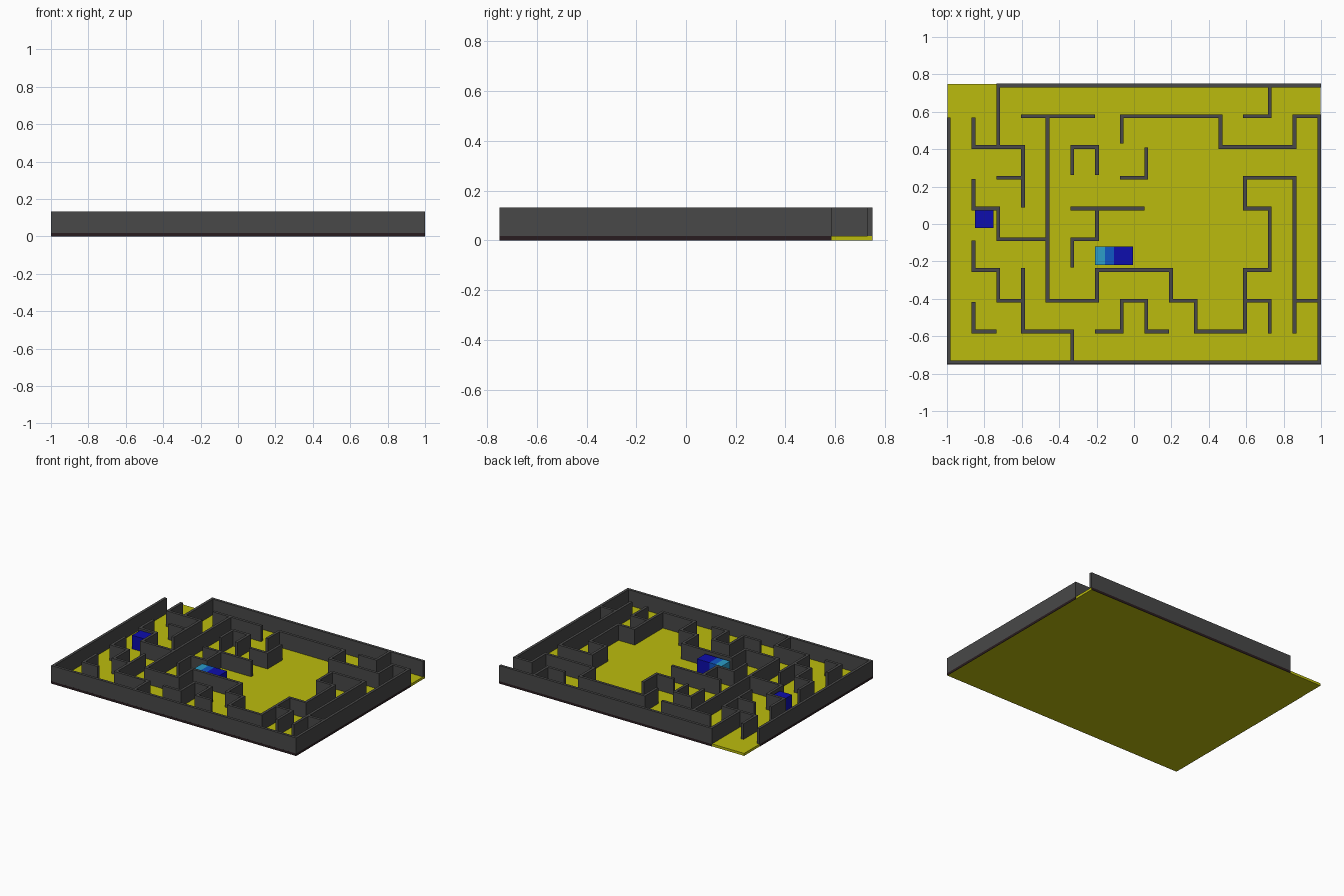
import bpy, bmesh
from mathutils import Matrix

cube = bpy.data.objects.get("Cube")
if cube:
    bpy.data.objects.remove(cube, do_unlink=True)


def material(name, rgb):
    m = bpy.data.materials.new(name)
    m.use_nodes = True
    col = (*rgb, 1.0)
    m.diffuse_color = col
    m.node_tree.nodes["Principled BSDF"].inputs["Base Color"].default_value = col
    return m


YELLOW = material("floor yellow", (0.50, 0.50, 0.004))
GREY = material("wall grey", (0.065, 0.065, 0.065))
DARK = material("dark trim", (0.022, 0.012, 0.014))
BLUE = material("deep blue", (0.004, 0.004, 0.42))
MID = material("mid blue", (0.005, 0.095, 0.56))
CYAN = material("light blue", (0.025, 0.34, 0.58))


def boxes(name, mat, extents):
    """One object made of boxes given as (x0, x1, y0, y1, z0, z1)."""
    bm = bmesh.new()
    for x0, x1, y0, y1, z0, z1 in extents:
        place = Matrix.Translation(((x0 + x1) / 2, (y0 + y1) / 2, (z0 + z1) / 2))
        size = Matrix.Diagonal((x1 - x0, y1 - y0, z1 - z0, 1))
        bmesh.ops.create_cube(bm, size=1, matrix=place @ size)
    me = bpy.data.meshes.new(name)
    bm.to_mesh(me)
    bm.free()
    me.materials.append(mat)
    ob = bpy.data.objects.new(name, me)
    bpy.context.collection.objects.link(ob)
    return ob


FLOOR, TOP, HALF = 0.018, 0.133, 0.01   # floor height, wall height, half wall thickness


def col_x(i):
    return -0.99 + 0.132 * i


def row_y(j):
    return 0.74 - 0.1644 * j


def across(j, a, b):
    return (col_x(a) - HALF, col_x(b) + HALF, row_y(j) - HALF, row_y(j) + HALF, FLOOR, TOP)


def along(i, a, b):
    return (col_x(i) - HALF, col_x(i) + HALF, row_y(b) - HALF, row_y(a) + HALF, FLOOR, TOP)


# Floor board
E = 0.002
boxes("floor_board", YELLOW, [(-1 + E, 1 - E, -0.75 + E, 0.75 - E, 0, FLOOR)])

# Outer walls, leaving openings at the back left and back right
outer = {
    "back_wall": across(0, 2, 15),
    "front_wall": across(9, 0, 15),
    "right_wall": along(0, 1.1, 9),
    "left_wall": along(15, 1, 9),
}
for name, ext in outer.items():
    boxes(name, GREY, [ext])

# Dark trim on the board edge below the outer walls
x_gap, y_right, y_left = outer["back_wall"][0], outer["right_wall"][3], outer["left_wall"][3]
boxes("edge_trim", DARK, [
    (x_gap, 1, 0.75 - E, 0.75, 0, FLOOR),
    (-1, 1, -0.75, -0.75 + E, 0, FLOOR),
    (-1, -1 + E, -0.75, y_right, 0, FLOOR),
    (1 - E, 1, -0.75, y_left, 0, FLOOR),
])

# Maze walls running left to right: row -> spans of columns
rows = {
    1: [(3, 5.85), (7, 11), (12, 13), (14, 15)],
    2: [(1, 3), (5, 6), (11, 14)],
    3: [(2, 3), (7, 8), (12, 14)],
    4: [(1, 2), (5, 7.85), (12, 13)],
    5: [(2, 4), (5, 6)],
    6: [(1, 2), (6, 9), (12, 13)],
    7: [(2, 3), (4, 6), (7, 8), (9, 10), (12, 13), (14, 15)],
    8: [(1, 1.85), (3, 5), (6, 7), (8, 8.85), (10, 12)],
}
boxes("cross_walls", GREY, [across(j, a, b) for j, spans in rows.items() for a, b in spans])

# Maze walls running front to back: column -> spans of rows
columns = {
    1: [(1.1, 2), (3.1, 4), (5.1, 6), (7.1, 8)],
    2: [(0, 2), (4, 5), (6, 7)],
    3: [(2, 3.9), (6, 8)],
    4: [(1, 7)],
    5: [(2, 2.85), (5, 5.85), (8, 9)],
    6: [(2, 2.85), (4, 5), (6, 7)],
    7: [(1, 1.83), (7, 8)],
    8: [(2.08, 3), (7, 8)],
    9: [(6, 7)],
    10: [(7, 8)],
    11: [(1, 2)],
    12: [(3, 4), (6, 8)],
    13: [(0, 1), (4, 6), (7, 8)],
    14: [(1, 2), (3, 8)],
}
boxes("lengthwise_walls", GREY, [along(i, a, b) for i, spans in columns.items() for a, b in spans])

# Blue cube and the three-coloured block standing in the maze
Z = FLOOR + 0.1
boxes("blue_cube", BLUE, [(-0.85, -0.75, -0.022, 0.08, FLOOR, Z)])
for name, mat, x0, x1 in (("block_light_end", CYAN, -0.208, -0.155),
                          ("block_middle", MID, -0.155, -0.107),
                          ("block_deep_end", BLUE, -0.107, -0.005)):
    boxes(name, mat, [(x0, x1, -0.218, -0.12, FLOOR, Z)])
